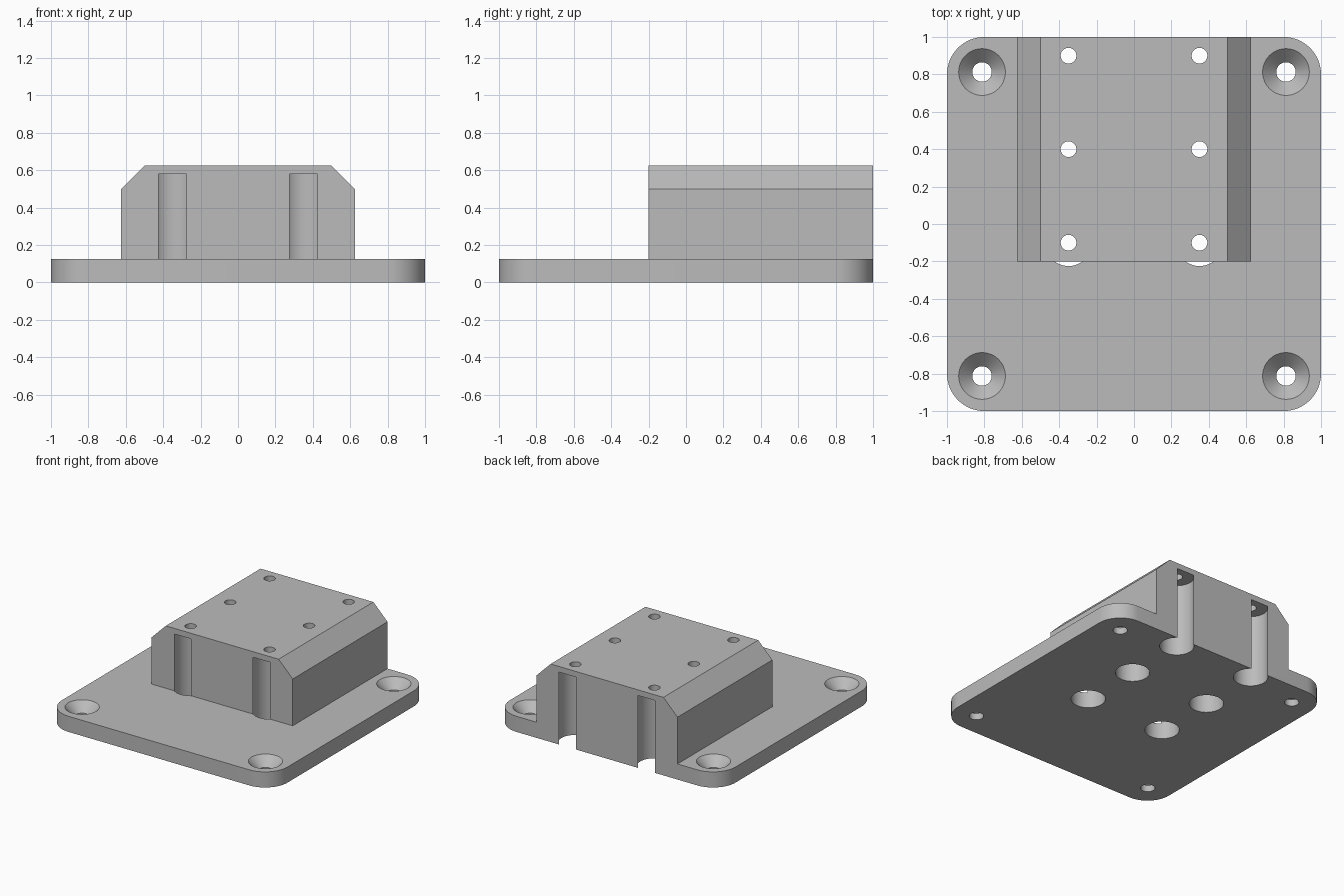
import bpy, bmesh, math

if "Cube" in bpy.data.objects:
    bpy.data.objects.remove(bpy.data.objects["Cube"])

grey = bpy.data.materials.new("plain grey")
grey.diffuse_color = (0.5, 0.5, 0.5, 1)
grey.use_nodes = True
grey.node_tree.nodes["Principled BSDF"].inputs["Base Color"].default_value = grey.diffuse_color


def prism(name, pts, to3d, offset):
    """Extrude a closed 2D outline along the offset vector."""
    bm = bmesh.new()
    face = bm.faces.new([bm.verts.new(to3d(a, b)) for a, b in pts])
    ext = bmesh.ops.extrude_face_region(bm, geom=[face])
    verts = [v for v in ext["geom"] if isinstance(v, bmesh.types.BMVert)]
    bmesh.ops.translate(bm, verts=verts, vec=offset)
    bmesh.ops.recalc_face_normals(bm, faces=bm.faces)
    mesh = bpy.data.meshes.new(name)
    bm.to_mesh(mesh)
    bm.free()
    mesh.materials.append(grey)
    ob = bpy.data.objects.new(name, mesh)
    bpy.context.collection.objects.link(ob)
    return ob


def lathe(bm, x, y, profile, n=48):
    """Add a closed turned solid from (radius, height) pairs, bottom to top."""
    rings = [[bm.verts.new((x + r * math.cos(math.tau * i / n),
                            y + r * math.sin(math.tau * i / n), z))
              for i in range(n)] for r, z in profile]
    bm.faces.new(rings[0][::-1])
    bm.faces.new(rings[-1])
    for lo, hi in zip(rings, rings[1:]):
        for i in range(n):
            j = (i + 1) % n
            bm.faces.new((lo[i], lo[j], hi[j], hi[i]))


def boolean(ob, other, operation):
    mod = ob.modifiers.new(operation.lower(), 'BOOLEAN')
    mod.operation, mod.solver, mod.object = operation, 'EXACT', other
    bpy.context.view_layer.objects.active = ob
    bpy.ops.object.modifier_apply(modifier=mod.name)
    bpy.data.objects.remove(other)


# Base plate with rounded corners
R = 0.2
outline = []
for k, (sx, sy) in enumerate([(1, 1), (-1, 1), (-1, -1), (1, -1)]):
    for i in range(17):
        a = math.pi / 2 * (k + i / 16)
        outline.append((sx * (1 - R) + R * math.cos(a), sy * (1 - R) + R * math.sin(a)))
plate = prism("mounting_bracket", outline, lambda a, b: (a, b, 0), (0, 0, 0.125))

# Raised block with chamfered upper edges, flush with the back
section = [(-0.625, 0.06), (0.625, 0.06), (0.625, 0.5), (0.5, 0.625), (-0.5, 0.625), (-0.625, 0.5)]
block = prism("raised_block", section, lambda a, b: (a, -0.2, b), (0, 1.2, 0))
boolean(plate, block, 'UNION')

# Countersunk corner holes and stepped bolt holes through the block
bm = bmesh.new()
for x in (-0.8125, 0.8125):
    for y in (-0.8125, 0.8125):
        lathe(bm, x, y, [(0.052, -0.1), (0.052, 0.052), (0.125, 0.125), (0.125, 0.2)])
for x in (-0.35, 0.35):
    for y in (-0.1, 0.4, 0.9):
        lathe(bm, x, y, [(0.125, -0.1), (0.125, 0.58), (0.042, 0.58), (0.042, 0.8)])
mesh = bpy.data.meshes.new("hole_cutter")
bm.to_mesh(mesh)
bm.free()
mesh.materials.append(grey)
cutter = bpy.data.objects.new("hole_cutter", mesh)
bpy.context.collection.objects.link(cutter)
cutter.hide_render = True
boolean(plate, cutter, 'DIFFERENCE')

# Smooth round walls, crisp edges
bpy.ops.object.select_all(action='DESELECT')
plate.select_set(True)
bpy.context.view_layer.objects.active = plate
bpy.ops.object.shade_smooth_by_angle(angle=math.radians(30))
